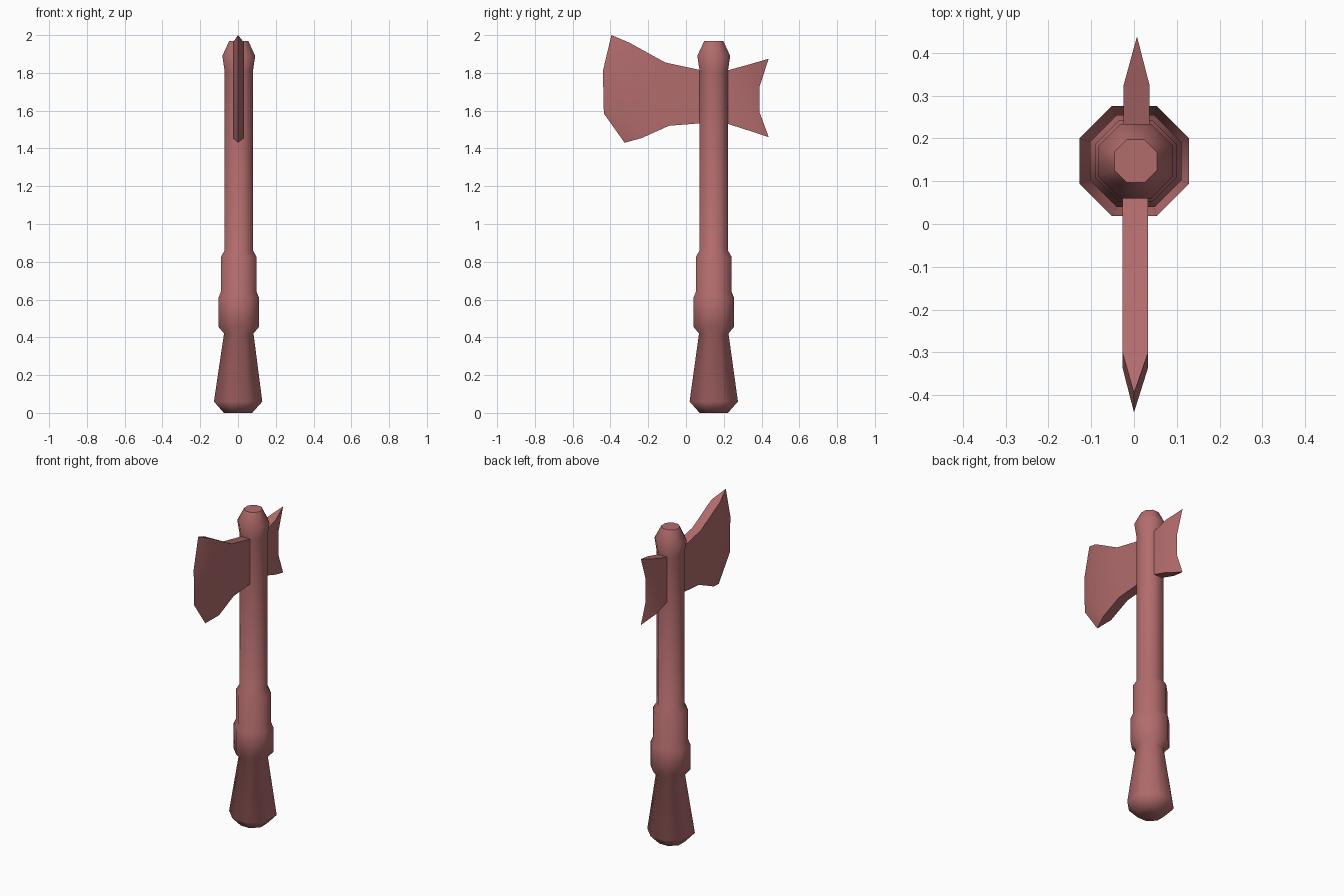
import bpy, bmesh, math

cube = bpy.data.objects.get("Cube")
if cube:
    bpy.data.objects.remove(cube, do_unlink=True)

COLOR = (0.45, 0.15, 0.152, 1.0)
mat = bpy.data.materials.new("dusty red")
mat.use_nodes = True
mat.diffuse_color = COLOR
bsdf = next(n for n in mat.node_tree.nodes if n.type == 'BSDF_PRINCIPLED')
bsdf.inputs["Base Color"].default_value = COLOR


def finish(bm, name):
    """Turn a bmesh into a smooth-shaded, coloured object."""
    bmesh.ops.recalc_face_normals(bm, faces=bm.faces)
    for f in bm.faces:
        f.smooth = True
    mesh = bpy.data.meshes.new(name)
    bm.to_mesh(mesh)
    bm.free()
    mesh.materials.append(mat)
    obj = bpy.data.objects.new(name, mesh)
    bpy.context.collection.objects.link(obj)
    return obj


def make_handle(name, profile, centre_y, sides=8):
    """Stack octagonal rings of (half width, height) into a handle."""
    bm = bmesh.new()
    rings = []
    for half_width, z in profile:
        r = half_width / math.cos(math.pi / sides)
        lean = 0.004 * min(z / 0.4, 1)
        angles = [(i + 0.5) * math.tau / sides for i in range(sides)]
        rings.append([bm.verts.new((lean + r * math.cos(a), centre_y + r * math.sin(a), z))
                      for a in angles])
    for low, high in zip(rings, rings[1:]):
        for i in range(sides):
            j = (i + 1) % sides
            bm.faces.new((low[i], low[j], high[j], high[i]))
    bm.faces.new(rings[0])
    top = bm.faces.new(rings[-1])
    for e in top.edges:
        e.smooth = False      # crisp rim round the flat top
    return finish(bm, name)


def make_blade(name, columns, centre_x, edge_x, half=0.03):
    """Skin two mirrored sides from root to ridge, meeting at a sharp edge.
    Each column lists (y, z) from top to bottom; the last one is the edge."""
    bm = bmesh.new()
    edge = [bm.verts.new((edge_x, y, z)) for y, z in columns[-1]]
    sides = []
    for sign in (-1, 1):
        grid = [[bm.verts.new((centre_x + sign * half, y, z)) for y, z in col]
                for col in columns[:-1]] + [edge]
        sides.append(grid)
        for a, b in zip(grid, grid[1:]):
            for i in range(len(a) - 1):
                bm.faces.new((a[i], a[i + 1], b[i + 1], b[i]))
    # close the top, bottom and root
    left, right = sides
    for row in (0, -1):
        for c in range(len(columns) - 1):
            loop = [left[c][row], left[c + 1][row], right[c + 1][row], right[c][row]]
            bm.faces.new(list(dict.fromkeys(loop)))
    for i in range(len(edge) - 1):
        bm.faces.new((left[0][i], left[0][i + 1], right[0][i + 1], right[0][i]))
    obj = finish(bm, name)
    obj.data.set_sharp_from_angle(angle=math.radians(30))
    return obj


# Handle: flared pommel, two-step grip, long shaft and a knob on top
make_handle("handle", [
    (0.075, 0), (0.128, 0.06), (0.078, 0.42), (0.107, 0.455), (0.107, 0.61),
    (0.095, 0.64), (0.095, 0.825), (0.075, 0.86), (0.075, 1.81),
    (0.087, 1.89), (0.05, 1.97)], 0.147)

# Large cutting blade at the front
make_blade("front_blade", [
    [(0.1, 1.81), (0.1, 1.72), (0.1, 1.62), (0.1, 1.535)],
    [(-0.11, 1.855), (-0.11, 1.74), (-0.1, 1.62), (-0.09, 1.52)],
    [(-0.3, 1.96), (-0.335, 1.8), (-0.335, 1.6), (-0.235, 1.455)],
    [(-0.395, 2.0), (-0.44, 1.81), (-0.435, 1.585), (-0.325, 1.43)]], 0.003, 0.0)

# Small forked blade at the back
make_blade("back_blade", [
    [(0.19, 1.805), (0.19, 1.72), (0.19, 1.6), (0.19, 1.54)],
    [(0.325, 1.842), (0.3, 1.73), (0.3, 1.59), (0.325, 1.497)],
    [(0.438, 1.875), (0.39, 1.73), (0.39, 1.59), (0.438, 1.46)]], 0.006, 0.007)
